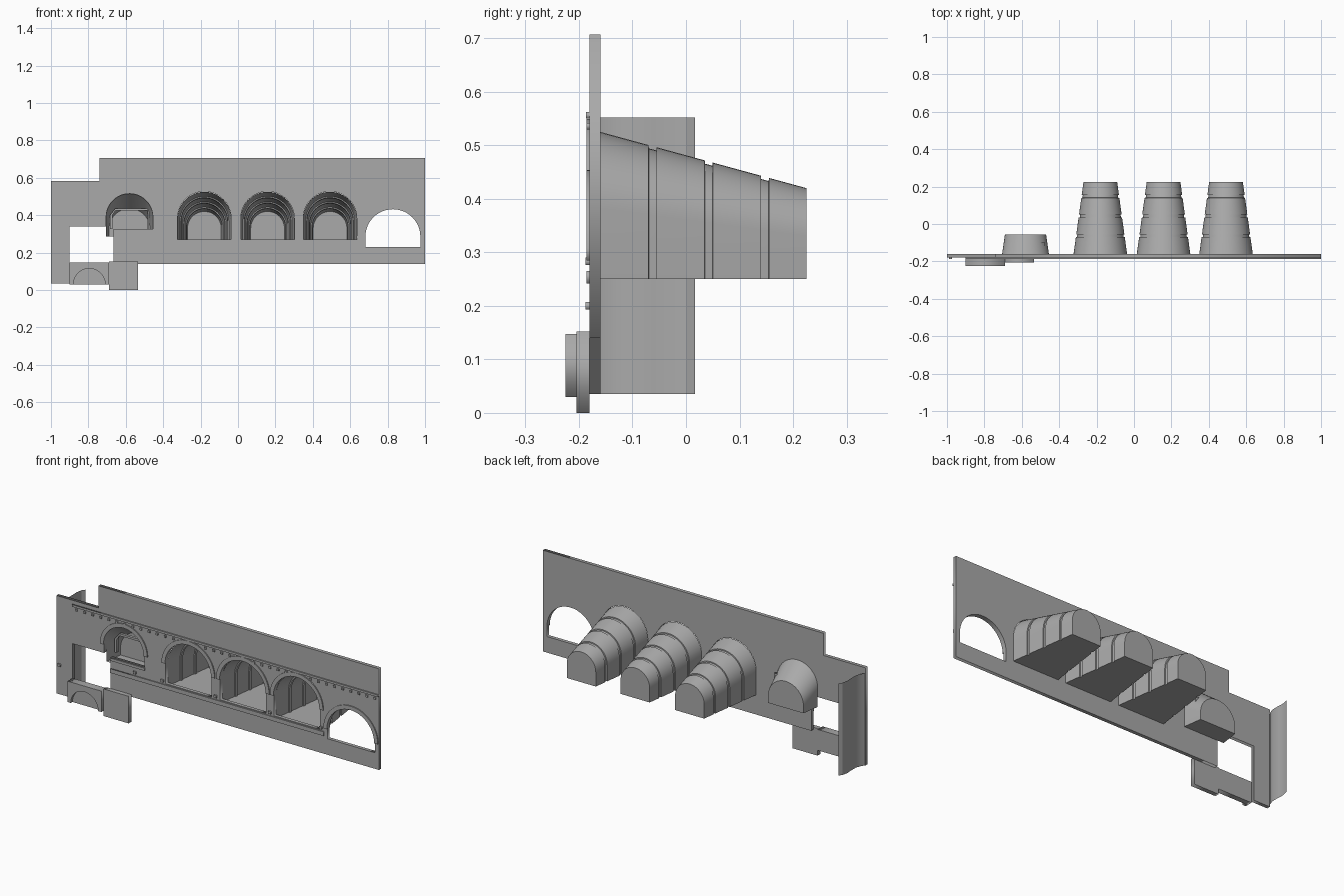
import bpy, bmesh, math

cube = bpy.data.objects.get("Cube")
if cube:
    bpy.data.objects.remove(cube)

# One plain stone colour
stone = bpy.data.materials.new("grey stone")
stone.use_nodes = True
colour = (0.4, 0.4, 0.4, 1)
stone.diffuse_color = colour
stone.node_tree.nodes["Principled BSDF"].inputs["Base Color"].default_value = colour

FRONT, BACK = -0.18, -0.16


def arc(cx, cz, r, n=24):
    """Half circle from left to right, over the top."""
    return [(cx - r * math.cos(math.pi * i / n), cz + r * math.sin(math.pi * i / n))
            for i in range(n + 1)]


def arch(cx, r, top, floor, n=24):
    """Closed arch outline with straight legs."""
    return [(cx - r, floor)] + arc(cx, top - r, r, n) + [(cx + r, floor)]


def rect(x0, x1, z0, z1):
    return [(x0, z0), (x1, z0), (x1, z1), (x0, z1)]


def plate(name, loops, y0, y1):
    """Extrude filled outlines (inner loops become holes) between two depths."""
    cu = bpy.data.curves.new(name, 'CURVE')
    cu.dimensions, cu.fill_mode = '2D', 'BOTH'
    cu.extrude = (y1 - y0) / 2
    for loop in loops:
        sp = cu.splines.new('POLY')
        sp.points.add(len(loop) - 1)
        for p, (x, z) in zip(sp.points, loop):
            p.co = (x, z, 0, 1)
        sp.use_cyclic_u = True
    tmp = bpy.data.objects.new(name, cu)
    bpy.context.collection.objects.link(tmp)
    tmp.location.y = (y0 + y1) / 2
    tmp.rotation_euler.x = math.pi / 2
    bpy.context.view_layer.update()
    mesh = bpy.data.meshes.new_from_object(tmp.evaluated_get(bpy.context.evaluated_depsgraph_get()))
    mesh.transform(tmp.matrix_world)
    bpy.data.objects.remove(tmp)
    return add_object(name, mesh)


def add_object(name, mesh, smooth=False):
    mesh.materials.clear()
    mesh.materials.append(stone)
    ob = bpy.data.objects.new(name, mesh)
    bpy.context.collection.objects.link(ob)
    if smooth:
        bpy.ops.object.select_all(action='DESELECT')
        ob.select_set(True)
        bpy.context.view_layer.objects.active = ob
        bpy.ops.object.shade_smooth_by_angle(angle=math.radians(25))
    return ob


def loft(name, rings):
    """Skin arch rings given as (depth, outline); the last one is capped."""
    bm = bmesh.new()
    rows = [[bm.verts.new((x, y, z)) for x, z in loop] for y, loop in rings]
    for a, b in zip(rows, rows[1:]):
        for i in range(len(a)):
            j = (i + 1) % len(a)
            bm.faces.new((a[i], a[j], b[j], b[i]))
    bm.faces.new(rows[-1])
    bmesh.ops.recalc_face_normals(bm, faces=bm.faces)
    mesh = bpy.data.meshes.new(name)
    bm.to_mesh(mesh)
    bm.free()
    return add_object(name, mesh, True)


# Main wall with all its openings
vault_x = (-0.18, 0.158, 0.492)
side_arch = arc(-0.58, 0.39, 0.125)
outline = ([(-1, 0.035), (-0.9, 0.035), (-0.9, 0.34), (-0.705, 0.34)] + side_arch
           + [(-0.455, 0.325), (-0.665, 0.325), (-0.665, 0.14), (1, 0.14), (1, 0.707),
              (-0.74, 0.707), (-0.74, 0.583), (-1, 0.583)])
openings = [arch(x, 0.143, 0.527, 0.27) for x in vault_x]
openings.append(arch(0.828, 0.147, 0.432, 0.23))
plate("main_wall", [outline] + openings, FRONT, BACK)

# Stepped tapering vaults behind the three large arches
length = 0.385
for k, x in enumerate(vault_x):
    rings = []
    for start, end in ((0, 0.09), (0.105, 0.195), (0.21, 0.3), (0.315, length)):
        for d, inset in ((start - 0.0005, 0.006), (start, 0), (end, 0), (end + 0.0005, 0.006)):
            if 0 <= d <= length:
                t = d / length
                r = 0.143 - 0.053 * t - inset
                rings.append((BACK + d, arch(x, r, 0.525 - 0.105 * t - inset, 0.25)))
    loft(f"vault_{k + 1}", rings)

# Short vault behind the small arch
loft("short_vault", [(BACK, arch(-0.58, 0.125, 0.515, 0.285)),
                     (-0.055, arch(-0.58, 0.11, 0.435, 0.285))])
plate("balcony_frame", [[(-0.685, 0.325), (-0.685, 0.4), (-0.655, 0.437), (-0.475, 0.437),
                         (-0.475, 0.325), (-0.485, 0.325), (-0.485, 0.425), (-0.655, 0.425),
                         (-0.672, 0.4), (-0.672, 0.325)]], -0.115, -0.1)

# Hood mouldings around the arches
for k, (x, r, cz) in enumerate([(-0.58, 0.125, 0.39), (0.828, 0.147, 0.285)]
                               + [(x, 0.143, 0.384) for x in vault_x]):
    ring = arc(x, cz, r + 0.022) + arc(x, cz, r)[::-1]
    plate(f"hood_moulding_{k + 1}", [ring], FRONT - 0.006, FRONT)

# Cornice with dentils, string course and sill strips
plate("cornice", [rect(-0.9, 1, 0.55, 0.562)], FRONT - 0.007, FRONT)
plate("dentils", [rect(-0.88 + 0.05 * i, -0.868 + 0.05 * i, 0.53, 0.542) for i in range(38)],
      FRONT - 0.006, FRONT)
plate("string_course", [rect(-0.665, 0.66, 0.242, 0.265)], FRONT - 0.006, FRONT)
plate("balcony_sill", [rect(-0.665, -0.45, 0.31, 0.325)], FRONT - 0.006, FRONT)

# Small wall lamps
for k, (x, z) in enumerate([(-0.512, 0.283), (-0.342, 0.283), (-0.012, 0.283),
                            (0.325, 0.283), (0.642, 0.283), (-0.98, 0.2)]):
    plate(f"wall_lamp_{k + 1}", [rect(x - 0.008, x + 0.008, z - 0.007, z + 0.007)],
          FRONT - 0.008, FRONT)

# Projecting base blocks below the doorway
plate("arched_block_back", [rect(-0.9, -0.69, 0.03, 0.147)], -0.21, FRONT)
notch = arc(-0.795, 0.03, 0.085)
plate("arched_block_face", [[(-0.9, 0.03)] + notch + [(-0.69, 0.03), (-0.69, 0.147), (-0.9, 0.147)]],
      -0.225, -0.21)
plate("plain_block", [rect(-0.69, -0.535, 0, 0.152)], -0.205, FRONT)

# Curved return wall at the end, a thin rippled sheet
path = [(-0.998, BACK), (-0.985, -0.14), (-0.975, -0.11), (-0.975, -0.06),
        (-0.977, -0.035), (-0.97, 0), (-0.957, 0.017)]
bm = bmesh.new()
low, high = ([bm.verts.new((x, y, z)) for x, y in path] for z in (0.035, 0.552))
for i in range(len(path) - 1):
    bm.faces.new((low[i], low[i + 1], high[i + 1], high[i]))
sheet = bpy.data.meshes.new("return_wall")
bm.to_mesh(sheet)
bm.free()
add_object("return_wall", sheet, True)
